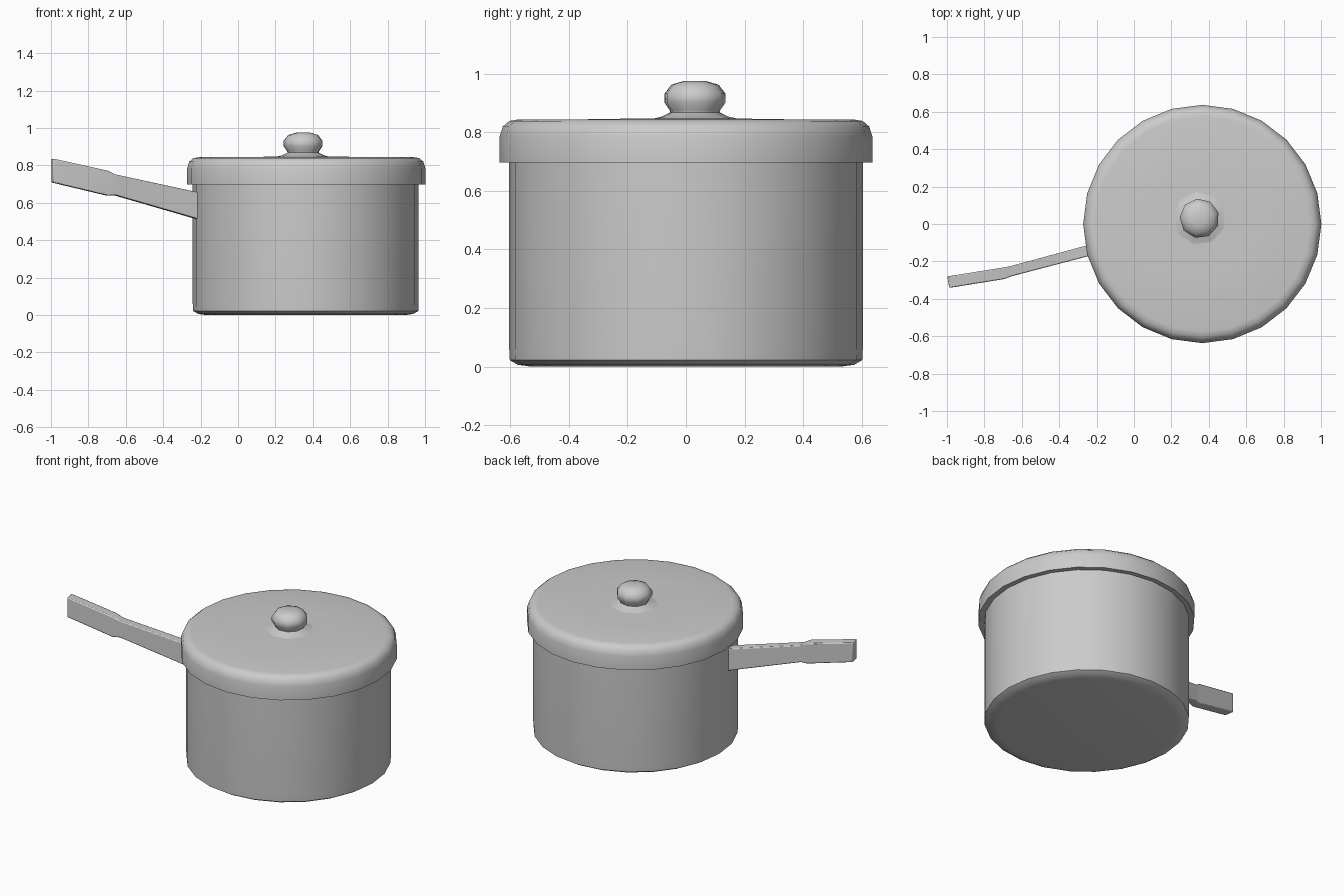
import bpy, bmesh
from math import sin, cos, pi, radians
from mathutils import Vector

if "Cube" in bpy.data.objects:
    bpy.data.objects.remove(bpy.data.objects["Cube"])


def finish(name, bm, angle):
    bmesh.ops.recalc_face_normals(bm, faces=bm.faces)
    mesh = bpy.data.meshes.new(name)
    bm.to_mesh(mesh)
    bm.free()
    ob = bpy.data.objects.new(name, mesh)
    bpy.context.collection.objects.link(ob)
    bpy.ops.object.select_all(action='DESELECT')
    ob.select_set(True)
    bpy.context.view_layer.objects.active = ob
    bpy.ops.object.shade_smooth_by_angle(angle=radians(angle))
    return ob


def lathe(name, profile, sides, centre, angle=50, turn=0.0):
    """Closed turned shape from (radius, z) points, capped at both ends."""
    bm = bmesh.new()
    rings = [[bm.verts.new((centre[0] + r * cos(turn + 2 * pi * i / sides),
                            centre[1] + r * sin(turn + 2 * pi * i / sides), z))
              for i in range(sides)] for r, z in profile]
    for a, b in zip(rings, rings[1:]):
        for i in range(sides):
            j = (i + 1) % sides
            bm.faces.new((a[i], a[j], b[j], b[i]))
    bm.faces.new(rings[0])
    bm.faces.new(rings[-1])
    return finish(name, bm, angle)


# Pot body with a slightly rounded foot
lathe("pot_body", [(0.53, 0.0), (0.575, 0.006), (0.602, 0.022), (0.604, 0.06), (0.604, 0.74)],
      24, (0.362, 0.0))

# Overhanging lid with a rounded shoulder
lathe("lid", [(0.59, 0.70), (0.637, 0.697), (0.637, 0.785), (0.626, 0.82),
              (0.604, 0.839), (0.575, 0.844), (0.3, 0.845), (0.16, 0.848)],
      24, (0.365, 0.0))

# Knob flaring out of the lid
lathe("lid_knob", [(0.15, 0.846), (0.115, 0.854), (0.086, 0.868), (0.088, 0.876),
                   (0.106, 0.902), (0.106, 0.932), (0.082, 0.963), (0.04, 0.975)],
      9, (0.35, 0.03), angle=60, turn=0.3)

# Flat handle: thin shank, then a step up to the grip
sections = [  # x, y, bottom, top, half width
    (-0.18, -0.125, 0.502, 0.648, 0.029),
    (-0.66, -0.253, 0.641, 0.752, 0.027),
    (-0.70, -0.264, 0.639, 0.772, 0.031),
    (-0.993, -0.311, 0.709, 0.837, 0.031),
]
bm = bmesh.new()
rings = []
for k, (x, y, lo, hi, w) in enumerate(sections):
    p, q = sections[max(k - 1, 0)], sections[min(k + 1, 3)]
    d = Vector((q[0] - p[0], q[1] - p[1])).normalized()
    nx, ny = -d.y * w, d.x * w
    rings.append([bm.verts.new(c) for c in (
        (x + nx, y + ny, lo), (x + nx, y + ny, hi),
        (x - nx, y - ny, hi), (x - nx, y - ny, lo))])
for a, b in zip(rings, rings[1:]):
    for i in range(4):
        bm.faces.new((a[i], a[(i + 1) % 4], b[(i + 1) % 4], b[i]))
bm.faces.new(rings[0])
bm.faces.new(rings[-1])
handle = finish("handle", bm, 40)
bevel = handle.modifiers.new("soft_edges", 'BEVEL')
bevel.width = 0.006
bevel.segments = 2
bevel.limit_method = 'ANGLE'
bevel.angle_limit = radians(40)
